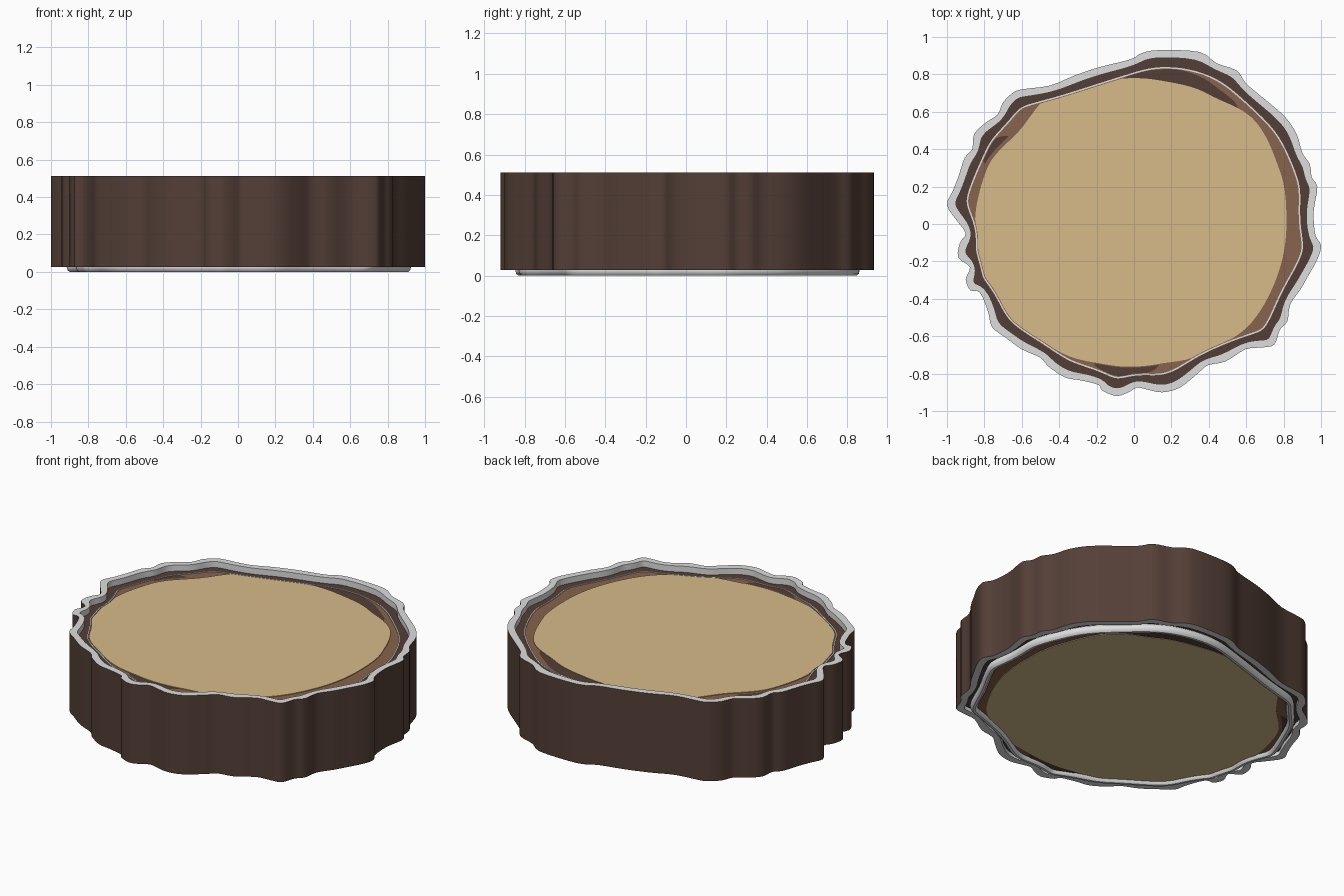
import bpy, bmesh, math
from mathutils import Vector

if "Cube" in bpy.data.objects:
    bpy.data.objects.remove(bpy.data.objects["Cube"])


def mat(name, rgb):
    m = bpy.data.materials.new(name)
    lin = [((c / 255 + 0.055) / 1.055) ** 2.4 for c in rgb]
    m.diffuse_color = (*lin, 1)
    m.use_nodes = True
    m.node_tree.nodes["Principled BSDF"].inputs["Base Color"].default_value = m.diffuse_color
    return m


BARK = mat("dark bark", (84, 63, 55))
BROWN = mat("brown sapwood", (135, 99, 76))
TAN = mat("tan heartwood", (215, 187, 138))
GREY = mat("pale grey rim", (222, 222, 222))

# Outline of the slice in hundredths, clockwise from the top
KEYS = [(14, 93), (35, 92), (44, 86), (55, 82), (60, 75), (72, 65), (81, 57), (87, 48),
        (90, 38), (94, 32), (95, 25), (98, 20), (96.5, 10), (96, 4), (97, -6), (100, -11.5),
        (98, -19), (93, -28), (89, -35), (83.5, -43), (82, -52), (78, -56.5), (75, -64.5),
        (68.5, -66), (59.5, -67), (49, -73.5), (39.5, -75.5), (34, -80), (24.5, -87.5),
        (15, -90), (7, -88.5), (1.5, -87.5), (-3, -90), (-9.5, -92), (-17, -89), (-19, -86),
        (-29, -83.5), (-37, -82), (-46, -76), (-50, -71.5), (-60, -67), (-69, -60.5),
        (-76, -55), (-78, -47), (-82.5, -36.5), (-87.5, -35.5), (-90, -29.5), (-87.7, -23),
        (-94, -18), (-93, -10), (-90, -5), (-94.5, 1.5), (-100, 10), (-97, 17.5), (-94, 25),
        (-90.5, 35.5), (-86.5, 40), (-85.5, 48), (-79.5, 54), (-73, 58.5), (-70, 65),
        (-65, 70), (-60, 72), (-45, 74), (-31.5, 79.5), (-18, 84), (-2, 88), (4.5, 91.5)]
# Heartwood radius every 20 degrees
HEART = [.815, .83, .85, .80, .78, .78, .83, .79, .84, .85, .86, .86, .79, .765, .76, .79, .82, .815]


def spline(keys, sub):
    p = [Vector(k) / 100 for k in reversed(keys)]
    n, out = len(p), []
    for i in range(n):
        a, b, c, d = p[i - 1], p[i], p[(i + 1) % n], p[(i + 2) % n]
        for s in range(sub):
            t = s / sub
            out.append(0.5 * (2 * b + (c - a) * t + (2 * a - 5 * b + 4 * c - d) * t ** 2
                              + (3 * b - a - 3 * c + d) * t ** 3))
    return out


def smooth(p, times):
    for _ in range(times):
        p = [(p[i - 1] + 2 * p[i] + p[(i + 1) % len(p)]) / 4 for i in range(len(p))]
    return p


def inset(p, dist):
    out, n = [], len(p)
    for i in range(n):
        t = (p[(i + 2) % n] - p[i - 2]).normalized()
        out.append(p[i] + Vector((-t.y, t.x)) * dist)
    return out


def angle(v):
    return math.degrees(math.atan2(v.y, v.x)) % 360


def heart_r(deg):
    k = int(deg // 20)
    t = deg / 20 - k
    t = t * t * (3 - 2 * t)
    return HEART[k % 18] * (1 - t) + HEART[(k + 1) % 18] * t


def finish(name, bm, mats, angle_deg=40):
    me = bpy.data.meshes.new(name)
    bm.to_mesh(me)
    bm.free()
    for m in mats:
        me.materials.append(m)
    ob = bpy.data.objects.new(name, me)
    bpy.context.collection.objects.link(ob)
    bpy.ops.object.select_all(action='DESELECT')
    ob.select_set(True)
    bpy.context.view_layer.objects.active = ob
    bpy.ops.object.shade_smooth_by_angle(angle=math.radians(angle_deg))


def loft(name, sections, mats, flip=False, cap=False, closed=False):
    """Skin a list of (loop, z) sections; the last one may be capped to the middle."""
    bm = bmesh.new()
    rows = [[bm.verts.new((v.x, v.y, z)) for v in lp] for lp, z in sections]
    n = len(rows[0])

    def face(vs):
        bm.faces.new(vs[::-1] if flip else vs)
    pairs = list(zip(rows, rows[1:])) + ([(rows[-1], rows[0])] if closed else [])
    for a, b in pairs:
        for i in range(n):
            j = (i + 1) % n
            face([a[i], a[j], b[j], b[i]])
    if cap:
        c = bm.verts.new((0, 0, sections[-1][1]))
        for i in range(n):
            face([rows[-1][i], rows[-1][(i + 1) % n], c])
    finish(name, bm, mats)


outer = spline(KEYS, 3)
lip = smooth(inset(outer, 0.04), 3)
soft = smooth(outer, 12)
line_out, line_in = smooth(inset(soft, 0.078), 6), smooth(inset(soft, 0.086), 6)
heart = [v.normalized() * min(heart_r(angle(v)), v.length - 0.004) for v in line_in]


def patch(name, z, up, start, end, lift, width):
    """Dark bark stain on the sapwood, tapering at both ends."""
    bm = bmesh.new()
    steps, rows = 24, []
    for s in range(steps + 1):
        t = s / steps
        deg = start + (end - start) * t
        limit = min(line_in, key=lambda v: abs((angle(v) - deg + 180) % 360 - 180)).length - 0.004
        r0 = min(heart_r(deg % 360) + lift, limit)
        r1 = min(r0 + width * math.sin(math.pi * t) ** 0.6, limit)
        d = Vector((math.cos(math.radians(deg)), math.sin(math.radians(deg))))
        rows.append([bm.verts.new((*(d * r), z)) for r in (r0, r1)])
    for a, b in zip(rows, rows[1:]):
        f = [a[0], a[1], b[1], b[0]]
        bm.faces.new(f if up else f[::-1])
    finish(name, bm, [BARK])


# Outer bark wall
loft("bark_wall", [(outer, 0.027), (outer, 0.512)], [BARK])

# Both cut ends: grey lip, bark band, sapwood, heartwood and stains
for side, z_rim, z, s in (("top", 0.512, 0.475, 1), ("bottom", 0.027, 0.05, -1)):
    dn = s < 0
    zi = 0.475 if s > 0 else 0.02
    loft(side + "_lip", [(outer, z_rim), (lip, z_rim), (lip, z)], [GREY], dn)
    loft(side + "_bark_band", [(lip, z), (line_out, z)], [BARK], dn)
    loft(side + "_sapwood", [(line_in, zi)], [BROWN], dn, cap=True)
    loft(side + "_heartwood", [(heart, zi), (heart, zi + s * 0.004)], [TAN], dn, cap=True)
    for k, (a, b, lift, w) in enumerate([(48, 104, 0, 0.075), (145, 158, 0.02, 0.05),
                                         (254, 280, 0.005, 0.05)]):
        patch(f"{side}_stain_{k + 1}", zi + s * 0.002, s > 0, a, b, lift, w)

# Thin pale line between bark and sapwood on top
loft("top_pale_line", [(line_out, 0.475), (line_out, 0.479), (line_in, 0.479), (line_in, 0.475)], [GREY])

# Rounded grey ring the slice stands on
ring = []
for k in range(10):
    a = 2 * math.pi * k / 10
    ring.append((smooth(inset(soft, 0.08 - 0.022 * math.cos(a)), 4),
                 0.025 + 0.025 * math.sin(a) / math.sin(math.radians(72))))
loft("bottom_ring", ring, [GREY], closed=True)
